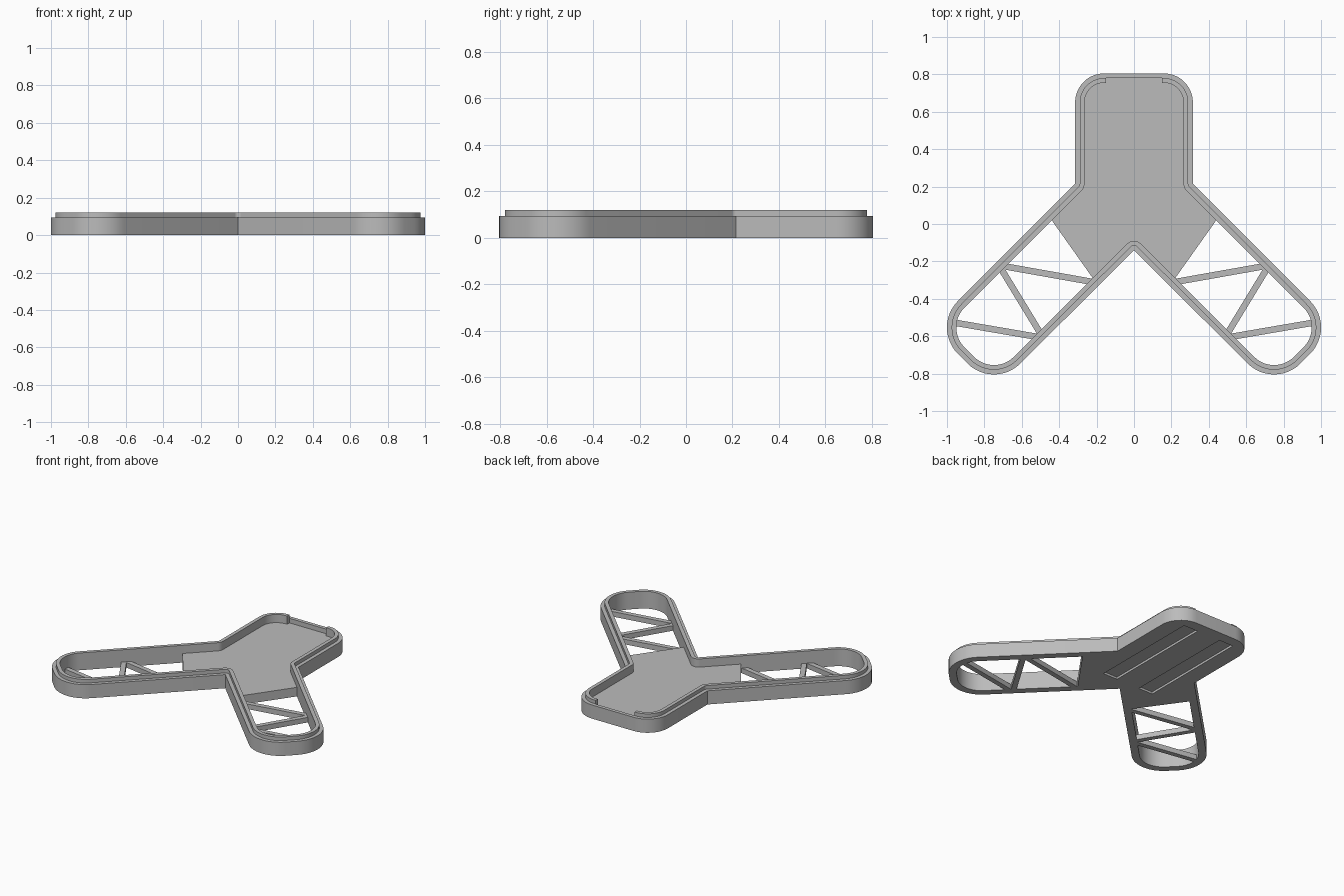
import bpy, bmesh, math
from mathutils import Vector

cube = bpy.data.objects.get("Cube")
if cube:
    bpy.data.objects.remove(cube, do_unlink=True)

grey = bpy.data.materials.new("plain grey")
grey.use_nodes = True
grey.diffuse_color = (0.5, 0.5, 0.5, 1)
grey.node_tree.nodes["Principled BSDF"].inputs["Base Color"].default_value = (0.5, 0.5, 0.5, 1)

FLOOR_TOP = 0.063
BRACE_TOP = 0.035
WALL = 0.05

# Corners of the right half of the outline, counter-clockwise: x, y, radius
HALF = [(0, -0.14, 0), (0.749, -0.887, 0.2), (1.083, -0.553, 0.2),
        (0.315, 0.215, 0), (0.315, 0.805, 0.155)]
CORNERS = HALF + [(-x, y, r) for x, y, r in reversed(HALF[1:])]


def outline(inset, steps=12):
    """Rounded outline moved inwards by a constant distance."""
    points = []
    count = len(CORNERS)
    for i, (x, y, r) in enumerate(CORNERS):
        p = Vector((x, y))
        before = (p - Vector(CORNERS[i - 1][:2])).normalized()
        after = (Vector(CORNERS[(i + 1) % count][:2]) - p).normalized()
        n1 = Vector((before.y, -before.x))
        n2 = Vector((after.y, -after.x))
        centre = p - (n1 + n2) / (1 + n1.dot(n2)) * r
        start = math.atan2(n1.y, n1.x)
        turn = math.atan2(before.cross(after), before.dot(after))
        for s in range(steps + 1):
            a = start + turn * s / steps
            points.append(centre + Vector((math.cos(a), math.sin(a))) * (r - inset))
    return points


def make_object(name, bm):
    bmesh.ops.recalc_face_normals(bm, faces=bm.faces)
    mesh = bpy.data.meshes.new(name)
    bm.to_mesh(mesh)
    bm.free()
    mesh.materials.append(grey)
    obj = bpy.data.objects.new(name, mesh)
    bpy.context.collection.objects.link(obj)
    return obj


def activate(obj):
    bpy.ops.object.select_all(action='DESELECT')
    obj.select_set(True)
    bpy.context.view_layer.objects.active = obj


def box(name, low, high):
    bm = bmesh.new()
    bmesh.ops.create_cube(bm, size=1)
    for v in bm.verts:
        v.co = [a if c < 0 else b for c, a, b in zip(v.co, low, high)]
    return make_object(name, bm)


def cut(obj, cutter):
    cutter.hide_render = True
    mod = obj.modifiers.new("cut", 'BOOLEAN')
    mod.operation = 'DIFFERENCE'
    mod.solver = 'EXACT'
    mod.object = cutter
    activate(obj)
    bpy.ops.object.modifier_apply(modifier=mod.name)
    bpy.data.objects.remove(cutter, do_unlink=True)


# Rim wall: a stepped section swept around the outline
section = [(0, 0), (0, 0.095), (0.025, 0.095), (0.025, 0.12), (WALL, 0.12), (WALL, 0)]
bm = bmesh.new()
rings = [[bm.verts.new((p.x, p.y, z)) for p in outline(d)] for d, z in section]
for k, ring in enumerate(rings):
    inner = rings[(k + 1) % len(rings)]
    for i in range(len(ring)):
        j = (i + 1) % len(ring)
        bm.faces.new((ring[i], ring[j], inner[j], inner[i]))
bmesh.ops.remove_doubles(bm, verts=bm.verts, dist=1e-5)
rim = make_object("rim_wall", bm)

# Opening in the raised lip at the back
cut(rim, box("lip_opening", (-0.15, 0.6, FLOOR_TOP), (0.15, 0.78, 0.3)))
activate(rim)
bpy.ops.object.shade_smooth_by_angle(angle=math.radians(25))

# Floor plate: the outline trimmed across both arms, then thickened
bm = bmesh.new()
points = outline(0.04)
bm.faces.new([bm.verts.new((p.x, p.y, 0)) for p in points])
for side in (1, -1):
    bmesh.ops.bisect_plane(bm, geom=bm.verts[:] + bm.edges[:] + bm.faces[:],
                           plane_co=(side * 0.44, 0.02, 0),
                           plane_no=(side * 0.31, -0.22, 0), clear_outer=True)
extruded = bmesh.ops.extrude_face_region(bm, geom=bm.faces[:])
for item in extruded["geom"]:
    if isinstance(item, bmesh.types.BMVert):
        item.co.z = FLOOR_TOP
floor = make_object("floor_plate", bm)

# Two shallow slots under the floor
for side in (1, -1):
    xs = sorted((side * 0.09, side * 0.2))
    cut(floor, box("slot_cutter", (xs[0], -0.06, -0.1), (xs[1], 0.73, 0.015)))

# Zigzag braces across each arm
BRACES = [((0.70, -0.225), (0.22, -0.31)),
          ((0.71, -0.24), (0.50, -0.585)),
          ((0.945, -0.53), (0.52, -0.603))]
for side, label in ((1, "left"), (-1, "right")):
    for n, (a, b) in enumerate(BRACES, 1):
        start = Vector((a[0] * side, a[1], 0))
        end = Vector((b[0] * side, b[1], 0))
        along = end - start
        half = along.length / 2 + 0.012
        brace = box(f"{label}_brace_{n}", (-half, -0.017, 0), (half, 0.017, BRACE_TOP))
        brace.location = (start + end) / 2
        brace.rotation_euler.z = math.atan2(along.y, along.x)
